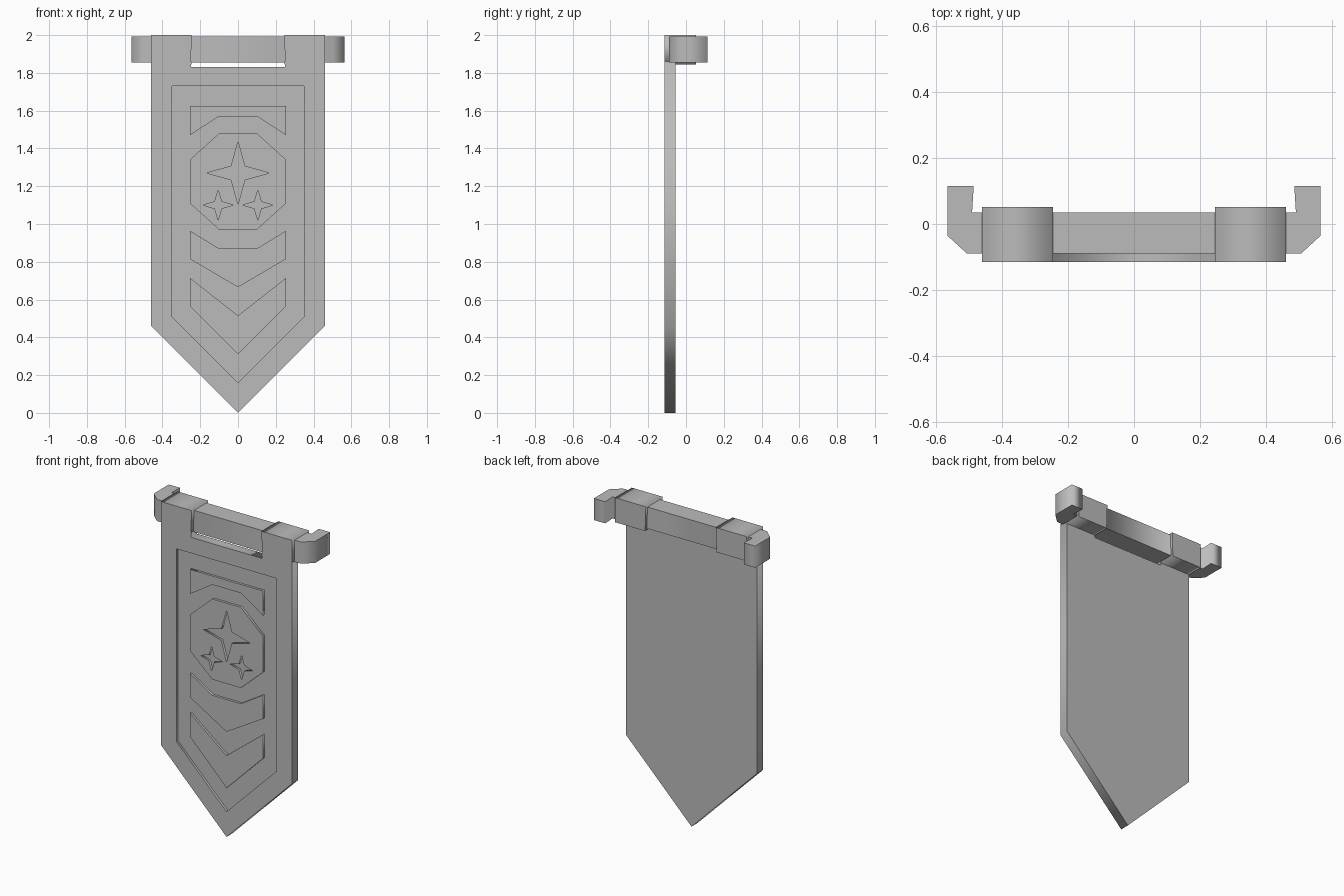
import bpy, bmesh
from math import pi

cube = bpy.data.objects.get("Cube")
if cube:
    bpy.data.objects.remove(cube, do_unlink=True)

GREY = (0.5, 0.5, 0.5, 1)
stone = bpy.data.materials.new("plain grey")
stone.use_nodes = True
stone.diffuse_color = GREY
stone.node_tree.nodes["Principled BSDF"].inputs["Base Color"].default_value = GREY


def mirror(right):
    """Close a half outline (listed top to bottom on +x) across x = 0."""
    return right + [(-x, y) for x, y in reversed(right) if x]


def plate(name, loops, low, high, upright=True):
    """Extrude filled outlines; later loops are holes. Upright: along y, else along z."""
    curve = bpy.data.curves.new(name, "CURVE")
    curve.dimensions = "2D"
    curve.fill_mode = "BOTH"
    curve.extrude = (high - low) / 2
    for loop in loops:
        spline = curve.splines.new("POLY")
        spline.points.add(len(loop) - 1)
        for point, (x, y) in zip(spline.points, loop):
            point.co = (x, y, 0, 1)
        spline.use_cyclic_u = True
    temp = bpy.data.objects.new(name + " outline", curve)
    bpy.context.collection.objects.link(temp)
    mesh = bpy.data.meshes.new_from_object(
        temp.evaluated_get(bpy.context.evaluated_depsgraph_get()))
    bpy.data.objects.remove(temp, do_unlink=True)
    bm = bmesh.new()
    bm.from_mesh(mesh)
    bmesh.ops.remove_doubles(bm, verts=bm.verts, dist=0.0001)
    bmesh.ops.recalc_face_normals(bm, faces=bm.faces)
    bm.to_mesh(mesh)
    bm.free()
    mesh.name = name
    mesh.materials.clear()
    mesh.materials.append(stone)
    obj = bpy.data.objects.new(name, mesh)
    bpy.context.collection.objects.link(obj)
    middle = (low + high) / 2
    if upright:
        obj.rotation_euler.x = pi / 2
        obj.location.y = middle
    else:
        obj.location.z = middle
    return obj


def star(cx, cz, radius, waist):
    """Four-pointed star outline."""
    r, w = radius, waist
    return [(cx + x, cz + z) for x, z in
            [(0, r), (w, w), (r, 0), (w, -w), (0, -r), (-w, -w), (-r, 0), (-w, w)]]


FRONT, RECESS, BACK = -0.115, -0.1, -0.055

# Cloth: backing plate and a raised border around the sunken panel
cloth = mirror([(0.25, 1.83), (0.245, 1.86), (0.46, 1.86), (0.46, 0.46), (0, 0)])
panel = mirror([(0.35, 1.73), (0.35, 0.51), (0, 0.16)])
plate("cloth_backing", [cloth], RECESS, BACK)
plate("cloth_border", [cloth, panel], FRONT, RECESS)

# Raised ornaments inside the panel
plate("top_ornament", [mirror([(0.255, 1.625), (0.255, 1.47), (0.1, 1.57)])], FRONT, RECESS)
plate("upper_chevron", [[(0.1, 0.87), (0.255, 0.965), (0.255, 0.815), (0, 0.665),
                         (-0.255, 0.815), (-0.255, 0.965), (-0.1, 0.87)]], FRONT, RECESS)
plate("lower_chevron", [[(0, 0.515), (0.255, 0.715), (0.255, 0.565), (0, 0.31),
                         (-0.255, 0.565), (-0.255, 0.715)]], FRONT, RECESS)

# Octagonal medallion with three sunken stars
octagon = mirror([(0.1, 1.48), (0.255, 1.34), (0.255, 1.11), (0.1, 0.97)])
plate("medallion", [octagon, star(0, 1.27, 0.165, 0.036),
                    star(-0.105, 1.1, 0.08, 0.018), star(0.105, 1.1, 0.08, 0.018)],
      FRONT, RECESS)

# Crossbar with chamfered ends hooked backwards
bar = mirror([(0.49, 0.035), (0.485, 0.115), (0.565, 0.115), (0.565, -0.035), (0.505, -0.09)])
plate("crossbar", [bar], 1.855, 1.992, upright=False)

# Cloth loops wrapped around the bar
for side, name in ((1, "left_loop"), (-1, "right_loop")):
    loop = [(side * x, z) for x, z in
            [(0.245, 2.0), (0.46, 2.0), (0.46, 1.845), (0.25, 1.845)]]
    plate(name, [loop], FRONT, 0.052)
